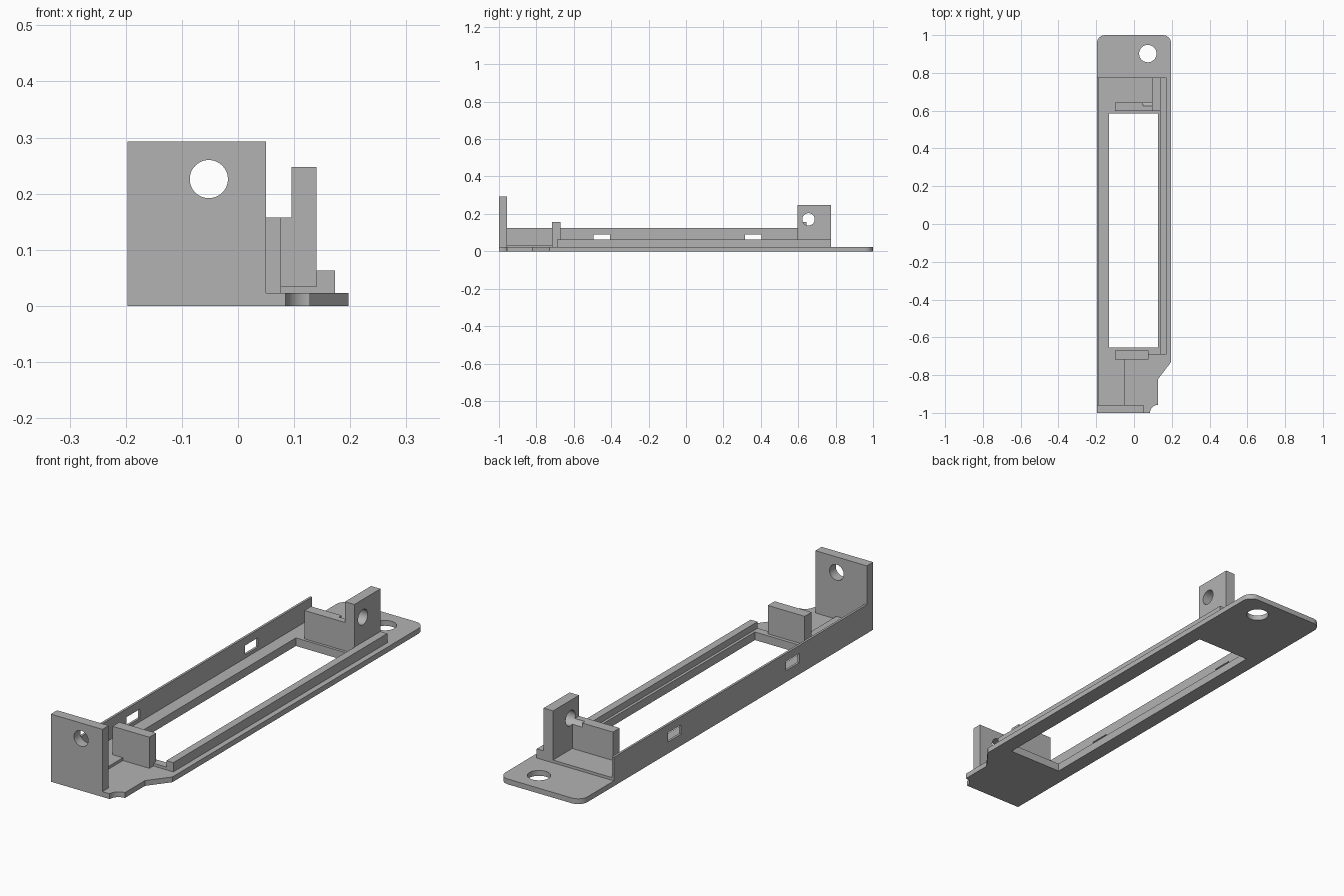
import bpy, bmesh
from math import pi, cos, sin
from mathutils import Matrix, Vector

if "Cube" in bpy.data.objects:
    bpy.data.objects.remove(bpy.data.objects["Cube"], do_unlink=True)

GREY = (0.45, 0.45, 0.45, 1)
mat = bpy.data.materials.new("plain_grey")
mat.use_nodes = True
mat.diffuse_color = GREY
mat.node_tree.nodes["Principled BSDF"].inputs["Base Color"].default_value = GREY


def finish(name, bm):
    bmesh.ops.recalc_face_normals(bm, faces=bm.faces)
    me = bpy.data.meshes.new(name)
    bm.to_mesh(me)
    bm.free()
    me.materials.append(mat)
    ob = bpy.data.objects.new(name, me)
    bpy.context.collection.objects.link(ob)
    return ob


def prism(name, outline, z0, z1):
    bm = bmesh.new()
    face = bm.faces.new([bm.verts.new((x, y, z0)) for x, y in outline])
    side = bmesh.ops.extrude_face_region(bm, geom=[face])["geom"]
    verts = [g for g in side if isinstance(g, bmesh.types.BMVert)]
    bmesh.ops.translate(bm, verts=verts, vec=(0, 0, z1 - z0))
    return finish(name, bm)


def box(name, x, y, z):
    return prism(name, [(x[0], y[0]), (x[1], y[0]), (x[1], y[1]), (x[0], y[1])], *z)


def cylinder(name, centre, radius, depth, axis):
    bm = bmesh.new()
    turn = Vector((0, 0, 1)).rotation_difference(Vector(axis)).to_matrix().to_4x4()
    bmesh.ops.create_cone(bm, cap_ends=True, segments=48, radius1=radius, radius2=radius,
                          depth=depth, matrix=Matrix.Translation(centre) @ turn)
    return finish(name, bm)


def cut(ob, *cutters):
    """Subtract the cutters, bake the result and remove them."""
    for c in cutters:
        c.hide_render = True
        m = ob.modifiers.new("cut", "BOOLEAN")
        m.operation, m.solver, m.object = "DIFFERENCE", "EXACT", c
    graph = bpy.context.evaluated_depsgraph_get()
    ob_mesh = bpy.data.meshes.new_from_object(ob.evaluated_get(graph))
    ob.modifiers.clear()
    ob.data = ob_mesh
    for c in cutters:
        bpy.data.objects.remove(c, do_unlink=True)


def arc(cx, cy, r, start, end, steps=12):
    angles = [start + (end - start) * i / steps for i in range(steps + 1)]
    return [(cx + r * cos(a), cy + r * sin(a)) for a in angles]


W = 0.197          # half width
PLATE = 0.023      # plate top
PAD = 0.035        # raised pad top
WALL = -0.187      # inner face of the side wall
BACK = 0.775       # rear end of the raised parts


def window():
    return box("window_cutter", (-0.132, 0.128), (-0.655, 0.585), (-0.1, 0.2))


# Base plate: rounded rear corners, stepped front corner with a scooped notch
R = 0.045
outline = [(-W, -1)] + arc(0.128, -1, 0.043, pi, pi / 2)
outline += [(0.128, -0.82), (W, -0.73)]
outline += arc(W - R, 1 - R, R, 0, pi / 2) + arc(-W + R, 1 - R, R, pi / 2, pi)
plate = prism("base_plate", outline, 0, PLATE)
cut(plate, window(), cylinder("hole_cutter", (0.073, 0.902, 0), 0.046, 0.3, (0, 0, 1)))

# Raised pad around the window, with a narrower strip running to the front
pad = prism("raised_pad", [(WALL, -0.957), (-0.05, -0.957), (-0.05, -0.69), (0.14, -0.69),
                           (0.14, BACK), (WALL, BACK)], PLATE, PAD)
cut(pad, window())

# Low rail and slotted tall side wall
box("side_rail", (0.14, 0.173), (-0.69, BACK), (PLATE, 0.063))
wall = box("side_wall", (-W, WALL), (-0.957, BACK), (PLATE, 0.125))
cut(wall, *[box("slot_cutter", (-0.3, -0.1), (y - 0.045, y + 0.045), (0.05, 0.09))
            for y in (-0.45, 0.36)])

# Front mounting tab
tab = box("front_tab", (-W, 0.05), (-1, -0.957), (PLATE, 0.293))
cut(tab, cylinder("hole_cutter", (-0.052, -1, 0.226), 0.034, 0.3, (0, 1, 0)))

# Cross blocks at both ends of the window
box("front_block", (-0.1, 0.077), (-0.717, -0.67), (PLATE, 0.158))
rear = box("rear_block", (-0.1, 0.095), (0.597, 0.643), (PAD, 0.158))


# Rear upright; its bore runs a little way into the rear block
def bore():
    return cylinder("bore_cutter", (0.147, 0.655, 0.171), 0.033, 0.2, (1, 0, 0))


upright = box("rear_upright", (0.095, 0.14), (0.597, BACK), (PAD, 0.248))
cut(upright, bore())
cut(rear, bore())

# Smooth the bores while keeping edges sharp
for ob in (plate, tab, upright, rear):
    bpy.ops.object.select_all(action="DESELECT")
    ob.select_set(True)
    bpy.context.view_layer.objects.active = ob
    bpy.ops.object.shade_smooth_by_angle(angle=pi / 6)
